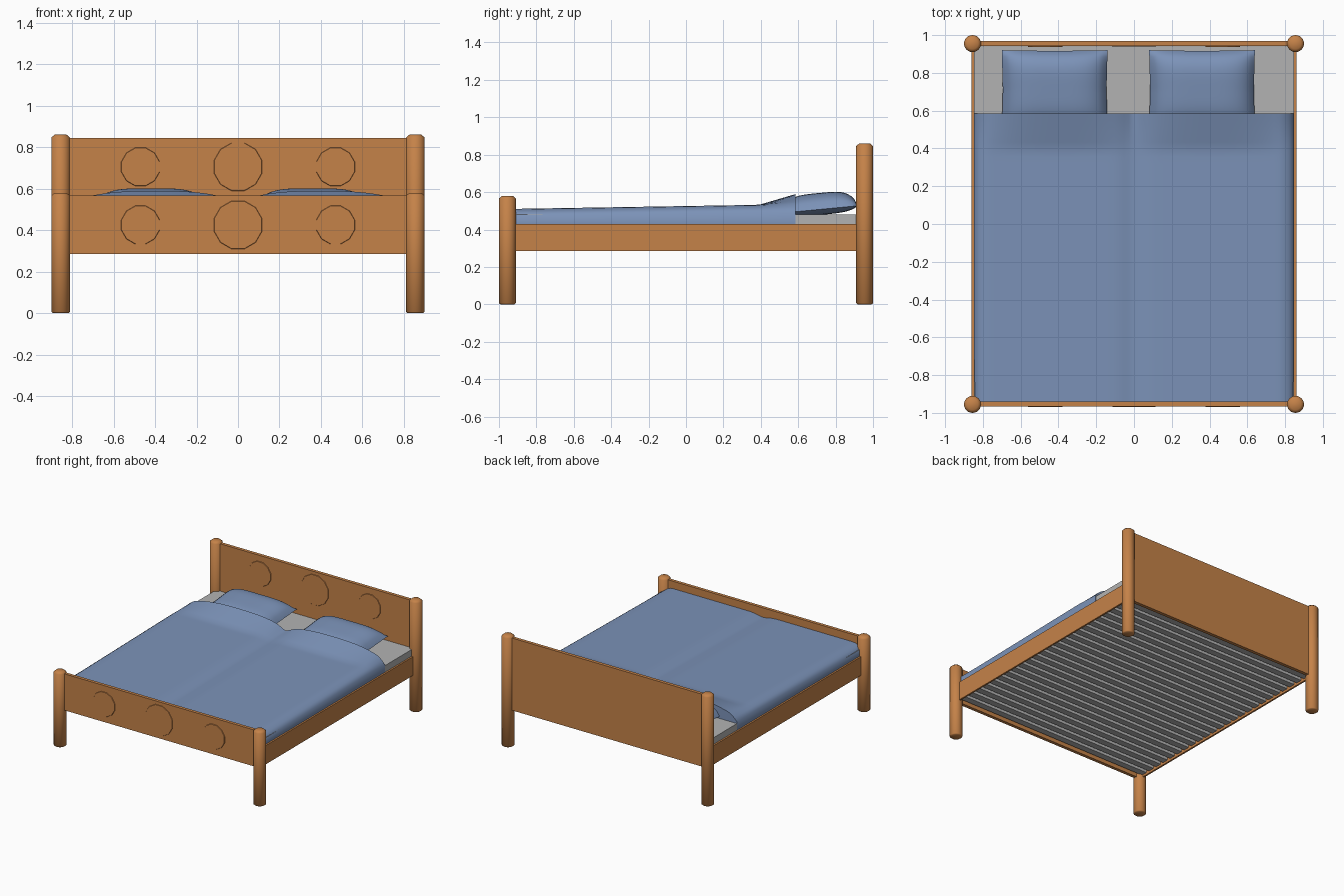
import bpy, bmesh, math
from mathutils import Matrix, Vector

if "Cube" in bpy.data.objects:
    bpy.data.objects.remove(bpy.data.objects["Cube"])


def material(name, rgb):
    m = bpy.data.materials.new(name)
    m.diffuse_color = (*rgb, 1)
    m.use_nodes = True
    m.node_tree.nodes["Principled BSDF"].inputs["Base Color"].default_value = m.diffuse_color
    return m


WOOD = material("warm wood", (0.56, 0.225, 0.066))
BLUE = material("blue bedding", (0.20, 0.29, 0.48))
GREY = material("grey mattress", (0.45, 0.45, 0.45))


def finish(name, bm, mat, smooth=None):
    bmesh.ops.recalc_face_normals(bm, faces=bm.faces)
    me = bpy.data.meshes.new(name)
    bm.to_mesh(me)
    bm.free()
    me.materials.append(mat)
    ob = bpy.data.objects.new(name, me)
    bpy.context.collection.objects.link(ob)
    if smooth:
        bpy.context.view_layer.objects.active = ob
        ob.select_set(True)
        bpy.ops.object.shade_smooth_by_angle(angle=math.radians(smooth))
        ob.select_set(False)
    return ob


def add_box(bm, lo, hi):
    lo, hi = Vector(lo), Vector(hi)
    mat = Matrix.Translation((lo + hi) / 2) @ Matrix.Diagonal((*(hi - lo), 1))
    bmesh.ops.create_cube(bm, size=1, matrix=mat)


def box(name, lo, hi, mat):
    bm = bmesh.new()
    add_box(bm, lo, hi)
    return finish(name, bm, mat)


def post(name, x, y, height, r=0.045, n=24):
    bm = bmesh.new()
    rings = []
    for rad, z in ((r - 0.008, 0), (r, 0.006), (r, height - 0.014), (r - 0.016, height)):
        rings.append([bm.verts.new((x + rad * math.cos(2 * math.pi * i / n),
                                    y + rad * math.sin(2 * math.pi * i / n), z))
                      for i in range(n)])
    for a, b in zip(rings, rings[1:]):
        for i in range(n):
            j = (i + 1) % n
            bm.faces.new((a[i], a[j], b[j], b[i]))
    bm.faces.new(rings[0])
    bm.faces.new(rings[-1])
    return finish(name, bm, WOOD, 75)


def surface(bm, nx, ny, fn):
    """Grid of quads from fn(u, v), u and v in -1..1."""
    g = [[bm.verts.new(fn(-1 + 2 * i / nx, -1 + 2 * j / ny)) for j in range(ny + 1)]
         for i in range(nx + 1)]
    for i in range(nx):
        for j in range(ny):
            bm.faces.new((g[i][j], g[i + 1][j], g[i + 1][j + 1], g[i][j + 1]))


# Corner posts and side rails
for side, s in (("left", -1), ("right", 1)):
    post("head_post_" + side, s * 0.855, 0.955, 0.86)
    post("foot_post_" + side, s * 0.855, -0.955, 0.58)
    xs = sorted((s * 0.848, s * 0.861))
    box("side_rail_" + side, (xs[0], -0.94, 0.285), (xs[1], 0.94, 0.43), WOOD)

# Head and foot boards with raised twelve-sided discs
box("headboard", (-0.84, 0.942, 0.285), (0.84, 0.968, 0.845), WOOD)
box("footboard", (-0.84, -0.965, 0.285), (0.84, -0.94, 0.567), WOOD)
for board, face_y, z in (("head", 0.942, 0.705), ("foot", -0.965, 0.425)):
    for label, x, r, depth in (("left", -0.47, 0.096, 0.009), ("middle", 0, 0.12, 0.006),
                               ("right", 0.47, 0.096, 0.009)):
        bm = bmesh.new()
        turn = (Matrix.Translation((x, face_y, z)) @ Matrix.Rotation(math.pi / 2, 4, 'X')
                @ Matrix.Rotation(math.pi / 12, 4, 'Z'))
        bmesh.ops.create_cone(bm, cap_ends=True, segments=12, radius1=r + 0.002,
                              radius2=r - 0.002, depth=depth, matrix=turn)
        finish(f"{board}_disc_{label}", bm, WOOD)

# Mattress and the slats that carry it
box("mattress", (-0.846, -0.925, 0.332), (0.846, 0.94, 0.48), GREY)
bm = bmesh.new()
for i in range(24):
    y = -0.897 + i * 0.078
    add_box(bm, (-0.848, y - 0.025, 0.302), (0.848, y + 0.025, 0.332))
finish("slats", bm, GREY)


# Blanket: gentle slope, two mounds over the pillows, centre groove, rounded edges
def blanket_point(u, v):
    x, y = 0.8475 * u, -0.1775 + 0.7625 * v
    z = 0.51 + 0.022 * (y + 0.94) / 1.335
    mound = max(-0.2, 1 - (abs(abs(x) - 0.4) / 0.42) ** 2.7)
    z += 0.054 * max(0, (y - 0.39) / 0.195) * mound
    z -= 0.016 * math.exp(-(x / 0.06) ** 2)
    z -= 0.035 * max(0, (abs(x) - 0.77) / 0.0775) ** 2
    return x, y, z


bm = bmesh.new()
surface(bm, 64, 40, blanket_point)
rim = [e for e in bm.edges if e.is_boundary]
skirt = bmesh.ops.extrude_edge_only(bm, edges=rim)["geom"]
for v in skirt:
    if isinstance(v, bmesh.types.BMVert):
        v.co.z = 0.43
finish("blanket", bm, BLUE, 75)


# Pillows: tilted cushions with slightly pinched sides
def pillow(name, cx):
    bm = bmesh.new()
    for up, thick in ((1, 0.088), (-1, 0.03)):
        def fn(u, v):
            puff = max(0, (1 - u ** 4) * (1 - v ** 4)) ** 0.7
            x = cx + 0.28 * u * (1 - 0.02 * (1 - abs(v)))
            y = 0.71 + 0.21 * v * (1 - 0.02 * (1 - abs(u)))
            return x, y, 0.507 + 0.02 * v + up * thick * puff
        surface(bm, 24, 24, fn)
    bmesh.ops.remove_doubles(bm, verts=bm.verts, dist=0.0005)
    finish(name, bm, BLUE, 60)


pillow("pillow_left", -0.42)
pillow("pillow_right", 0.36)
